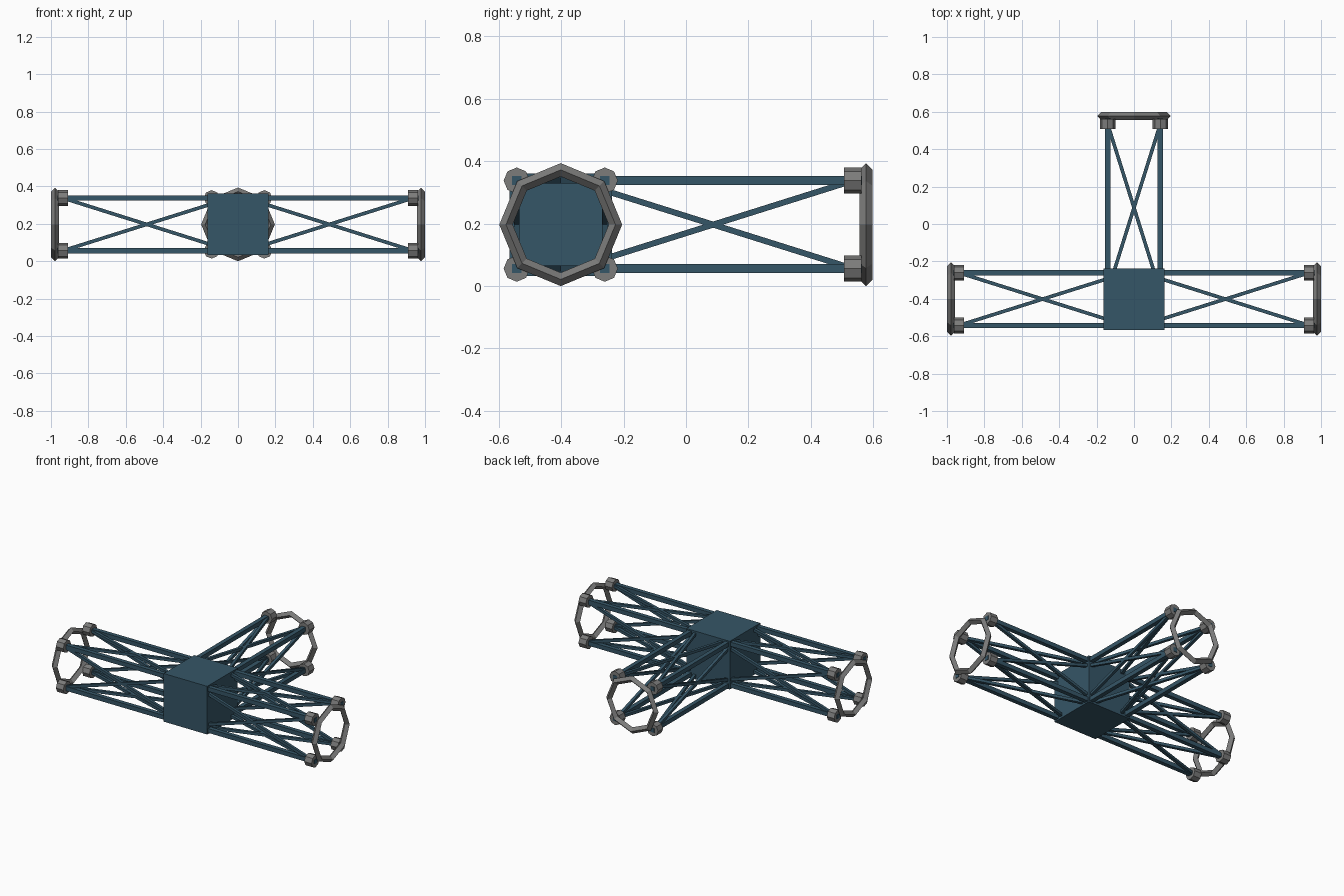
import bpy, bmesh, math
from mathutils import Matrix, Vector

if "Cube" in bpy.data.objects:
    bpy.data.objects.remove(bpy.data.objects["Cube"])

CENTRE = Vector((0, -0.4015, 0.197))   # middle of the hub
OFF = 0.141                            # strut offset from the arm axis


def material(name, rgb):
    m = bpy.data.materials.new(name)
    m.diffuse_color = (*rgb, 1)
    m.use_nodes = True
    m.node_tree.nodes["Principled BSDF"].inputs["Base Color"].default_value = m.diffuse_color
    return m


BLUE = material("slate_blue", (0.036, 0.092, 0.135))
GREY = material("mid_grey", (0.2, 0.2, 0.198))


def finish(name, bm, mat, matrix):
    bmesh.ops.recalc_face_normals(bm, faces=bm.faces)
    me = bpy.data.meshes.new(name)
    bm.to_mesh(me)
    bm.free()
    me.materials.append(mat)
    ob = bpy.data.objects.new(name, me)
    ob.matrix_world = matrix
    bpy.context.collection.objects.link(ob)


def beam(bm, a, b, w, side):
    """Square beam from a to b; side is one axis of its cross-section."""
    a, b, side = Vector(a), Vector(b), Vector(side)
    d = (b - a).normalized()
    up = d.cross(side)
    rot = Matrix((d, side, up)).transposed().to_4x4()
    size = Matrix.Diagonal(((b - a).length, w, w, 1))
    bmesh.ops.create_cube(bm, size=1, matrix=Matrix.Translation((a + b) / 2) @ rot @ size)


def ring(bm, x, major, minor, sides=8):
    """Octagonal ring with a diamond section, around the x axis."""
    rows = []
    for i in range(sides):
        t = 2 * math.pi * i / sides
        row = []
        for j in range(4):
            p = math.pi / 2 * j
            r = major + minor * math.cos(p)
            row.append(bm.verts.new((x + minor * math.sin(p), r * math.cos(t), r * math.sin(t))))
        rows.append(row)
    for i in range(sides):
        a, b = rows[i], rows[(i + 1) % sides]
        for j in range(4):
            k = (j + 1) % 4
            bm.faces.new((a[j], b[j], b[k], a[k]))


# central hub block
bm = bmesh.new()
bmesh.ops.create_cube(bm, size=0.328)
finish("hub", bm, BLUE, Matrix.Translation(CENTRE))

# three identical arms, each modelled along +x and turned into place
for label, angle in (("right", 0), ("back", 90), ("left", 180)):
    place = Matrix.Translation(CENTRE) @ Matrix.Rotation(math.radians(angle), 4, 'Z')
    corners = [(sy * OFF, sz * OFF) for sy in (-1, 1) for sz in (-1, 1)]

    # long corner struts
    bm = bmesh.new()
    for y, z in corners:
        beam(bm, (0.1, y, z), (0.966, y, z), 0.029, (0, 1, 0))
    finish(label + "_struts", bm, BLUE, place)

    # crossed braces on the four sides
    bm = bmesh.new()
    for s in (-OFF, OFF):
        for e in (-OFF, OFF):
            beam(bm, (0.04, s, e), (0.937, s, -e), 0.019, (0, 1, 0))
            beam(bm, (0.04, e, s), (0.937, -e, s), 0.019, (0, 0, 1))
    finish(label + "_braces", bm, BLUE, place)

    # octagonal collars at the strut ends
    bm = bmesh.new()
    for y, z in corners:
        bmesh.ops.create_cone(bm, cap_ends=True, segments=8, radius1=0.042, radius2=0.042,
                              depth=0.055, matrix=Matrix.Translation((0.936, y, z))
                              @ Matrix.Rotation(math.pi / 2, 4, 'Y'))
    finish(label + "_collars", bm, GREY, place)

    # end ring
    bm = bmesh.new()
    ring(bm, 0.9785, 0.1755, 0.0215)
    finish(label + "_end_ring", bm, GREY, place)
